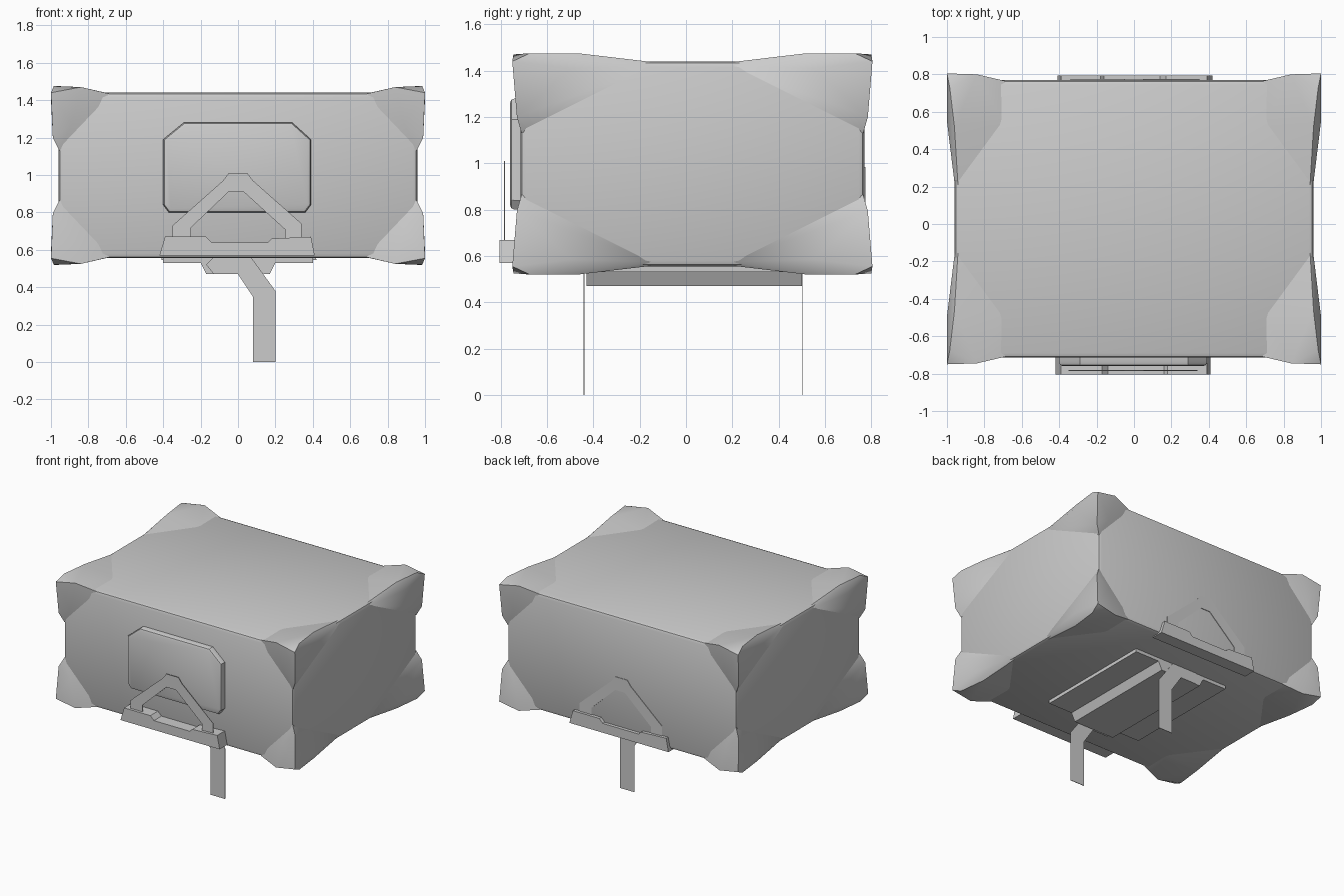
import bpy, bmesh, math
from mathutils import Vector

if "Cube" in bpy.data.objects:
    bpy.data.objects.remove(bpy.data.objects["Cube"])

grey = bpy.data.materials.new("light grey")
grey.diffuse_color = (0.6, 0.6, 0.6, 1)
grey.use_nodes = True
grey.node_tree.nodes["Principled BSDF"].inputs["Base Color"].default_value = grey.diffuse_color


def finish(name, bm, angle=30):
    bmesh.ops.recalc_face_normals(bm, faces=bm.faces)
    me = bpy.data.meshes.new(name)
    bm.to_mesh(me)
    bm.free()
    me.materials.append(grey)
    ob = bpy.data.objects.new(name, me)
    bpy.context.collection.objects.link(ob)
    bpy.ops.object.select_all(action='DESELECT')
    ob.select_set(True)
    bpy.context.view_layer.objects.active = ob
    if angle:
        bpy.ops.object.shade_smooth_by_angle(angle=math.radians(angle))
    return ob


def prism(name, outline, origin, u, v, depth, bevel=0.0):
    """Extrude a 2D outline lying in the u/v plane along the depth vector."""
    origin, u, v, depth = map(Vector, (origin, u, v, depth))
    bm = bmesh.new()
    base = bm.faces.new([bm.verts.new(origin + u * a + v * b) for a, b in outline])
    ext = bmesh.ops.extrude_face_region(bm, geom=[base])["geom"]
    moved = [g for g in ext if isinstance(g, bmesh.types.BMVert)]
    bmesh.ops.translate(bm, verts=moved, vec=depth)
    if bevel:
        rim = [e for e in bm.edges if e.verts[0] in moved and e.verts[1] in moved]
        bmesh.ops.bevel(bm, geom=rim, offset=bevel, segments=2, profile=0.5,
                        affect='EDGES')
    return finish(name, bm)


# Main body with softened edges
X, Y0, Y1, Z0, Z1 = 0.96, -0.715, 0.77, 0.555, 1.44
bm = bmesh.new()
bmesh.ops.create_cube(bm, size=1)
for v in bm.verts:
    v.co = (X if v.co.x > 0 else -X,
            Y1 if v.co.y > 0 else Y0,
            Z1 if v.co.z > 0 else Z0)
bmesh.ops.bevel(bm, geom=bm.edges[:], offset=0.025, segments=2, profile=0.5,
                affect='EDGES')
finish("body", bm, 40)

# Corner pads: inward distances from the body corner along x, y, z
PAD = [(-.04, -.035, .0), (-.025, .04, -.035), (.12, -.03, -.03),
       (-.04, .22, .03), (-.03, -.015, .24), (.0, .25, -.035),
       (.07, -.02, .17), (-.03, .15, .12),
       (.27, .005, .005), (.27, .24, .004), (.02, .58, .004),
       (.24, .004, .06), (.11, .004, .17), (.005, .005, .31),
       (.004, .2, .2), (.004, .58, .02)]
for sx in (-1, 1):
    for sy in (-1, 1):
        for sz in (-1, 1):
            corner = Vector((sx * X, Y1 if sy > 0 else Y0, Z1 if sz > 0 else Z0))
            bm = bmesh.new()
            for a, b, c in PAD:
                bm.verts.new(corner - Vector((sx * a, sy * b, sz * c)))
            hull = bmesh.ops.convex_hull(bm, input=bm.verts[:])
            loose = set(hull["geom_interior"]) | set(hull["geom_unused"])
            bmesh.ops.delete(bm, geom=[g for g in loose
                                       if isinstance(g, bmesh.types.BMVert)],
                             context='VERTS')
            finish("corner_pad", bm, 50)

# Front panel with cut corners
prism("front_panel",
      [(-.40, .84), (-.37, .80), (.36, .80), (.39, .84),
       (.39, 1.19), (.29, 1.28), (-.29, 1.28), (-.40, 1.19)],
      (0, -.70, 0), (1, 0, 0), (0, 0, 1), (0, -.06, 0), .02)

# Underside plate and its raised centre
prism("bottom_plate", [(-.40, -.43), (.40, -.43), (.40, .50), (-.40, .50)],
      (0, 0, .57), (1, 0, 0), (0, 1, 0), (0, 0, -.04))
prism("bottom_ridge", [(-.21, .55), (-.17, .47), (.17, .47), (.21, .55)],
      (0, -.43, 0), (1, 0, 0), (0, 0, 1), (0, .93, 0))

# Carry handles: notched bar and flat angular strap, front and back
BAR = [(-.42, .57), (.41, .57), (.39, .67), (.18, .66), (.16, .64),
       (-.14, .64), (-.17, .67), (-.39, .67)]
STRAP = [(-.35, .64), (-.35, .73), (-.08, .97), (-.05, 1.01), (.05, 1.01),
         (.08, .97), (.34, .74), (.34, .64), (.25, .64), (.25, .71),
         (.03, .91), (-.05, .91), (-.25, .72), (-.25, .64)]
for side, s, y, drop in (("front", 1, -.805, 0), ("back", -1, .795, -.025)):
    prism(side + "_handle_bar", BAR, (0, y, drop), (s, 0, 0), (0, 0, 1),
          (0, -s * (abs(y) - .70) * -1, 0))
    prism(side + "_handle_strap", STRAP, (0, y + s * .02, drop), (s, 0, 0),
          (0, 0, 1), (0, s * .004, 0))

# Bent flat straps hanging below
LEG = [(.08, 0), (.20, 0), (.20, .38), (.07, .56), (-.13, .56), (-.17, .52),
       (-.13, .47), (0, .47), (.08, .35)]
for y in (-.442, .50):
    prism("hanging_strap", LEG, (0, y, 0), (1, 0, 0), (0, 0, 1), (0, .004, 0))
